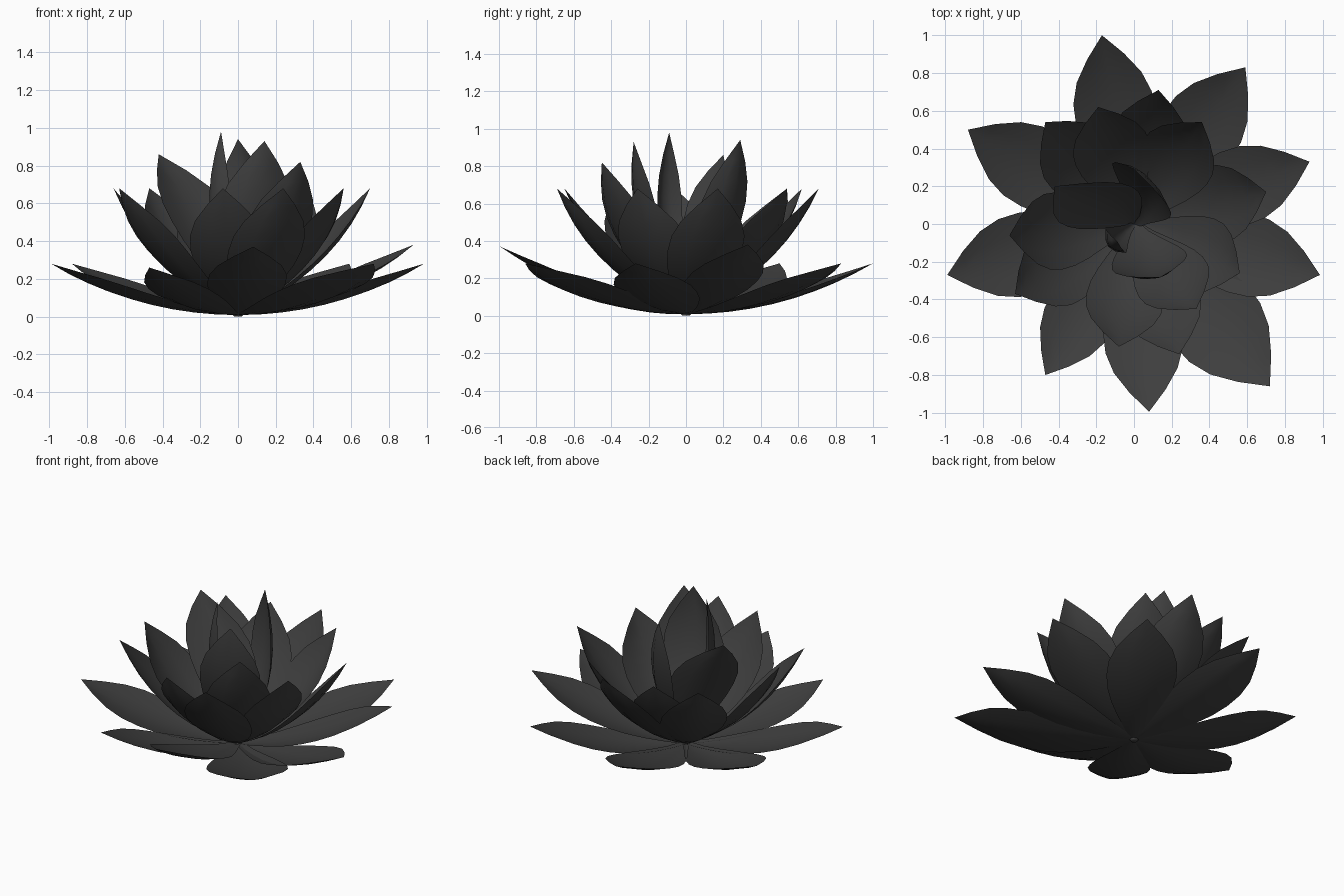
import bpy
import bmesh
from math import radians, degrees, atan2, cos, sin
from mathutils import Vector

cube = bpy.data.objects.get("Cube")
if cube:
    bpy.data.objects.remove(cube, do_unlink=True)

charcoal = bpy.data.materials.new("charcoal")
charcoal.use_nodes = True
COLOUR = (0.048, 0.048, 0.048, 1)
charcoal.diffuse_color = COLOUR
charcoal.node_tree.nodes["Principled BSDF"].inputs["Base Color"].default_value = COLOUR

# Half-width factors of every petal from base to tip
SHAPE = [0.12, 0.33, 0.57, 0.78, 0.93, 1.0, 0.98, 0.81, 0.46, 0]
ACROSS = [-1, -0.5, 0, 0.5, 1]
BASE_Z = 0.008


def finish(name, bm):
    mesh = bpy.data.meshes.new(name)
    bm.to_mesh(mesh)
    bm.free()
    mesh.materials.append(charcoal)
    obj = bpy.data.objects.new(name, mesh)
    bpy.context.collection.objects.link(obj)
    for poly in mesh.polygons:
        poly.use_smooth = True


def petal(name, tip, facing, half_width, sag, cup):
    """Cupped sheet swept from the flower base to the tip, bowed outward by sag;
    the tip may lean sideways from the facing direction."""
    tip = Vector(tip)
    angle = radians(facing)
    out = Vector((cos(angle), sin(angle), 0))
    side = Vector((-sin(angle), cos(angle), 0))
    up = Vector((0, 0, 1))
    lean = tip.dot(side)
    start = up * BASE_Z
    end = out * tip.dot(out) + up * tip.z
    chord = (end - start).normalized()
    ctrl = (start + end) / 2 + side.cross(chord) * -2 * sag
    if (ctrl - (start + end) / 2).dot(out) < 0:
        ctrl = start + end - ctrl
    bm = bmesh.new()
    rows = []
    last = len(SHAPE) - 1
    for i, factor in enumerate(SHAPE):
        t = i / last
        middle = start * (1 - t) ** 2 + ctrl * 2 * t * (1 - t) + end * t * t
        tangent = (ctrl - start) * (1 - t) + (end - ctrl) * t
        inward = (up * tangent.dot(out) - out * tangent.z).normalized()
        middle += side * lean * t ** 1.5
        hw = half_width * factor
        rows.append([bm.verts.new(middle + side * s * hw + inward * cup * hw * s * s)
                     for s in ACROSS])
    for low, high in zip(rows, rows[1:]):
        for j in range(len(ACROSS) - 1):
            bm.faces.new((low[j], low[j + 1], high[j + 1], high[j]))
    bmesh.ops.remove_doubles(bm, verts=bm.verts[:], dist=0.0001)
    finish(name, bm)


# Outer ring: low, spreading petals
outer_tips = [(-0.17, 1.0, 0.28), (0.59, 0.83, 0.28), (0.93, 0.33, 0.38),
              (0.985, -0.27, 0.28), (0.72, -0.86, 0.28), (0.08, -0.995, 0.37),
              (-0.47, -0.80, 0.26), (-0.99, -0.27, 0.28), (-0.88, 0.50, 0.28)]
for n, tip in enumerate(outer_tips, 1):
    length = Vector(tip[:2]).length
    petal(f"outer_petal_{n}", tip, degrees(atan2(tip[1], tip[0])),
          0.21 * length ** 1.5, 0.07, 0.18)

# Middle rings: petals rising at about forty-five degrees
middle_tips = [(0.70, 0.17), (0.36, 0.54), (0.13, 0.71), (-0.19, 0.62), (-0.47, 0.54),
               (-0.66, -0.06), (-0.63, -0.37), (-0.08, -0.65), (0.24, -0.69), (0.56, -0.26)]
for n, (x, y) in enumerate(middle_tips, 1):
    petal(f"middle_petal_{n}", (x, y, 0.68), degrees(atan2(y, x)), 0.205, 0.095, 0.25)

# Heart: tall, nearly upright petals in a loose spiral
# (tip, facing, half width, sag, cup)
inner_petals = [((-0.09, -0.09, 0.98), 220, 0.085, 0.11, 0.6),
                ((0.14, -0.28, 0.93), -76, 0.2, 0.1, 0.3),
                ((0, 0.29, 0.94), 52, 0.195, 0.1, 0.3),
                ((-0.42, 0.20, 0.86), 122, 0.2, 0, 0.25),
                ((0.33, -0.45, 0.82), -58, 0.2, 0.1, 0.3)]
for n, shape in enumerate(inner_petals, 1):
    petal(f"inner_petal_{n}", *shape)

# Small stub under the flower
bm = bmesh.new()
bmesh.ops.create_cone(bm, cap_ends=True, segments=8, radius1=0.02, radius2=0.03, depth=0.012)
bmesh.ops.translate(bm, verts=bm.verts[:], vec=(0, 0, 0.006))
finish("flower_base", bm)
